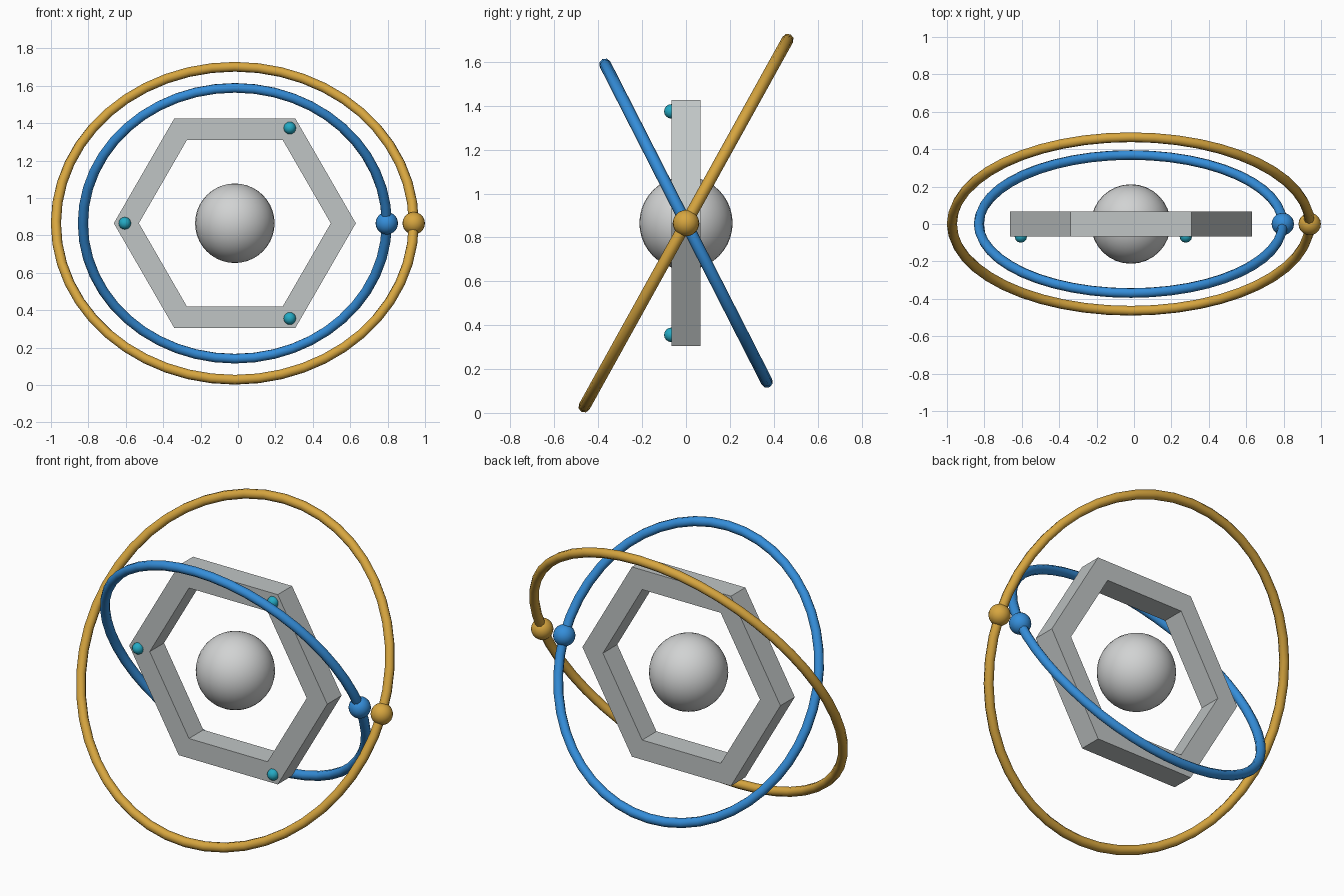
import bpy, bmesh, math

if "Cube" in bpy.data.objects:
    bpy.data.objects.remove(bpy.data.objects["Cube"])

CX, CZ = -0.017, 0.865      # common centre of all parts


def material(name, rgb):
    m = bpy.data.materials.new(name)
    m.diffuse_color = (*rgb, 1)
    m.use_nodes = True
    m.node_tree.nodes["Principled BSDF"].inputs["Base Color"].default_value = m.diffuse_color
    return m


GOLD = material("gold", (0.68, 0.38, 0.05))
BLUE = material("blue", (0.035, 0.27, 0.70))
TEAL = material("teal", (0.018, 0.40, 0.55))
FRAME_GREY = material("frame grey", (0.53, 0.56, 0.56))
CORE_GREY = material("core grey", (0.64, 0.65, 0.65))


def finish(name, mat, smooth=True):
    o = bpy.context.object
    o.name = name
    o.data.materials.append(mat)
    if smooth:
        bpy.ops.object.shade_smooth_by_angle(angle=math.radians(60))
    return o


def ball(name, mat, loc, radius, segments, rings):
    bpy.ops.mesh.primitive_uv_sphere_add(
        segments=segments, ring_count=rings, radius=radius, location=loc)
    return finish(name, mat)


def orbit(name, mat, radius, lean):
    # tilted ring with a bead where it crosses the x axis
    bpy.ops.mesh.primitive_torus_add(
        major_radius=radius, minor_radius=0.027, major_segments=48, minor_segments=8,
        location=(CX, 0, CZ), rotation=(math.radians(90 - lean), 0, 0))
    finish(name + "_ring", mat)
    ball(name + "_bead", mat, (CX + radius, 0, CZ), 0.06, 20, 12)


# Two crossing rings
orbit("outer", GOLD, 0.9565, 29)
orbit("inner", BLUE, 0.8125, -27)

# Central sphere
ball("core", CORE_GREY, (CX, 0, CZ), 0.2125, 32, 20)

# Hexagonal frame
bm = bmesh.new()
loops = []
for radius, y in ((0.647, -0.067), (0.647, 0.067), (0.513, 0.067), (0.513, -0.067)):
    loops.append([bm.verts.new((radius * math.cos(i * math.pi / 3), y,
                                radius * math.sin(i * math.pi / 3))) for i in range(6)])
for k in range(4):
    a, b = loops[k], loops[(k + 1) % 4]
    for i in range(6):
        j = (i + 1) % 6
        bm.faces.new((a[i], a[j], b[j], b[i]))
bmesh.ops.recalc_face_normals(bm, faces=bm.faces)
mesh = bpy.data.meshes.new("hexagon_frame")
bm.to_mesh(mesh)
bm.free()
frame = bpy.data.objects.new("hexagon_frame", mesh)
frame.location = (CX, 0, CZ)
mesh.materials.append(FRAME_GREY)
bpy.context.collection.objects.link(frame)

# Studs on three front corners of the frame
for n, deg in enumerate((60, 180, 300)):
    a = math.radians(deg)
    ball(f"stud_{n + 1}", TEAL,
         (CX + 0.588 * math.cos(a), -0.067, CZ + 0.588 * math.sin(a)), 0.033, 12, 8)
